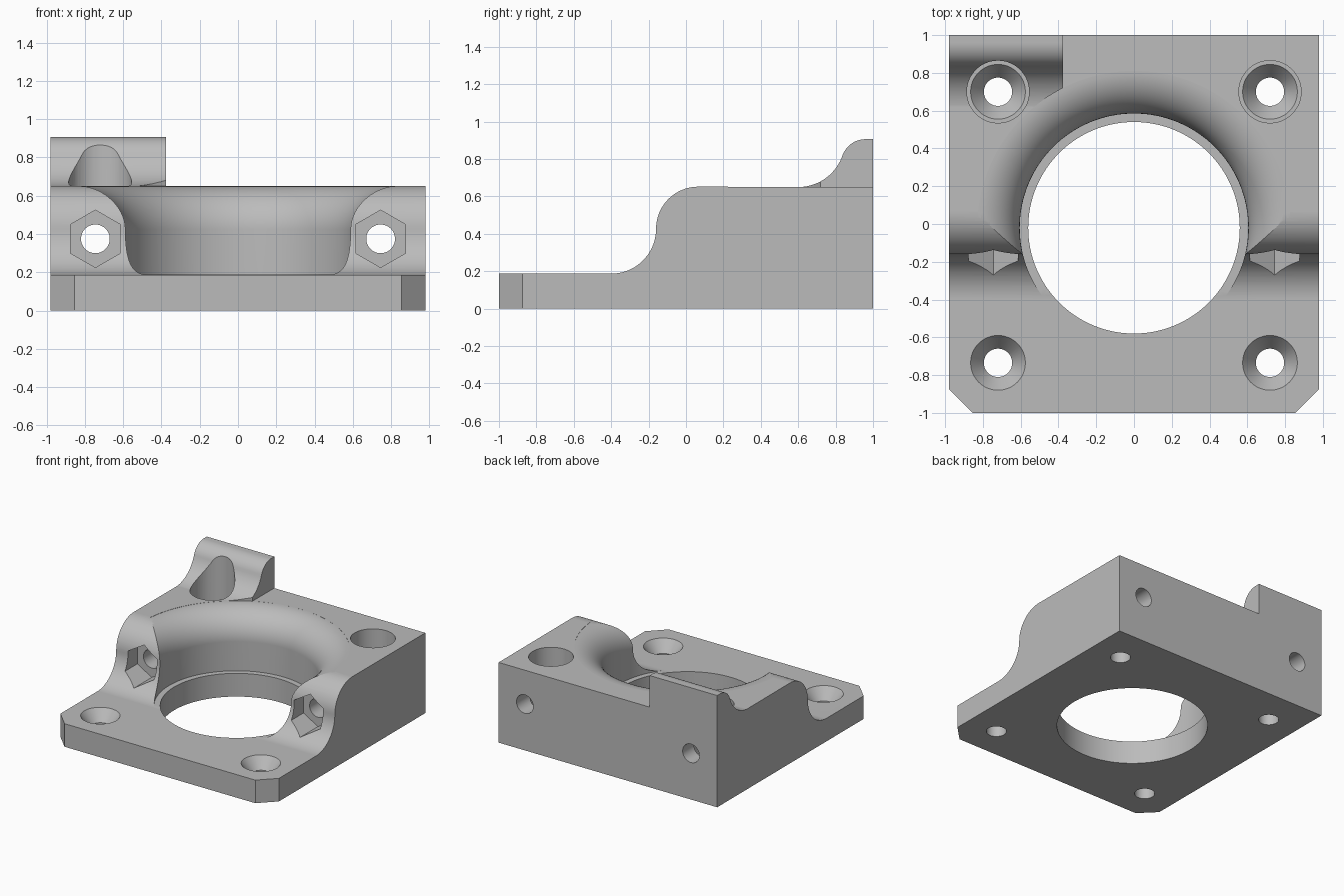
import bpy, bmesh, math
from mathutils import Matrix, Vector

cube = bpy.data.objects.get("Cube")
if cube:
    bpy.data.objects.remove(cube, do_unlink=True)

grey = bpy.data.materials.new("plain grey")
grey.use_nodes = True
colour = (0.5, 0.5, 0.5, 1)
grey.diffuse_color = colour
grey.node_tree.nodes["Principled BSDF"].inputs["Base Color"].default_value = colour


def arc(cx, cy, r, start, end, n=20):
    """Points on a circular arc, angles in degrees."""
    return [(cx + r * math.cos(math.radians(start + (end - start) * i / n)),
             cy + r * math.sin(math.radians(start + (end - start) * i / n)))
            for i in range(n + 1)]


def finish(name, bm):
    bmesh.ops.recalc_face_normals(bm, faces=bm.faces)
    mesh = bpy.data.meshes.new(name)
    bm.to_mesh(mesh)
    bm.free()
    mesh.materials.append(grey)
    obj = bpy.data.objects.new(name, mesh)
    bpy.context.collection.objects.link(obj)
    return obj


def prism(name, points, vector):
    """Closed solid from a loop of 3D points pushed along a vector."""
    bm = bmesh.new()
    face = bm.faces.new([bm.verts.new(p) for p in points])
    out = bmesh.ops.extrude_face_region(bm, geom=[face])
    moved = [v for v in out["geom"] if isinstance(v, bmesh.types.BMVert)]
    bmesh.ops.translate(bm, verts=moved, vec=Vector(vector))
    return finish(name, bm)


def lathe(name, profile, matrix, sides):
    """Closed solid turned from (radius, height) points."""
    bm = bmesh.new()
    rings = []
    for r, h in profile:
        rings.append([bm.verts.new(matrix @ Vector((
            r * math.cos(math.tau * i / sides), r * math.sin(math.tau * i / sides), h)))
            for i in range(sides)])
    for a, b in zip(rings, rings[1:]):
        for i in range(sides):
            j = (i + 1) % sides
            bm.faces.new((a[i], a[j], b[j], b[i]))
    bm.faces.new(rings[0])
    bm.faces.new(rings[-1])
    return finish(name, bm)


def combine(target, tool, operation="DIFFERENCE"):
    tool.hide_render = True
    mod = target.modifiers.new("combine", "BOOLEAN")
    mod.operation = operation
    mod.solver = "EXACT"
    mod.object = tool
    bpy.context.view_layer.objects.active = target
    bpy.ops.object.modifier_apply(modifier=mod.name)
    bpy.data.objects.remove(tool, do_unlink=True)


W, FLOOR, TOP = 0.98, 0.187, 0.65

# Stepped body: side profile with an S-shaped front
side = [(1, 0), (-1, 0), (-1, FLOOR)]
side += arc(-0.4, FLOOR + 0.24, 0.24, -90, 0)
side += arc(0.065, TOP - 0.223, 0.225, 180, 90)[1:]
side += [(1, TOP)]
body = prism("housing_body", [(-W, y, z) for y, z in side], (2 * W, 0, 0))

# Raised rear corner with a swept front
split = -19.2
bump = [(1, 0.5), (0.6, 0.5)] + arc(0.6, 0.9, 0.25, -90, split)
bump += arc(0.96, 0.775, 0.131, 180 + split, 90)[1:] + [(1, 0.906)]
combine(body, prism("rear_corner", [(-W, y, z) for y, z in bump], (0.605, 0, 0)), "UNION")

# Central bore with a thin ledge and a flared mouth
bore = [(0.56, -0.1), (0.56, FLOOR + 0.001), (0.605, FLOOR + 0.001)]
bore += arc(0.83, TOP - 0.225, 0.225, 180, 90) + [(0.83, 1.2)]
combine(body, lathe("bore_cutter", bore, Matrix.Translation((0, -0.02, 0)), 128))

for s in (-1, 1):
    # Chamfered front corners
    corner = [(s * 0.855, -1.0, -0.1), (s * 1.105, -0.75, -0.1), (s * 1.105, -1.2, -0.1),
              (s * 0.855, -1.2, -0.1)]
    combine(body, prism("corner_cutter", corner, (0, 0, 1)))

    # Countersunk front screw holes
    sink = [(0.075, -0.1), (0.075, 0.095), (0.145, FLOOR), (0.145, 0.6)]
    combine(body, lathe("front_screw_cutter", sink, Matrix.Translation((s * 0.72, -0.735, 0)), 48))

    # Rear screw holes with deep counterbores
    sink = sink[:3] + [(0.165, FLOOR), (0.165, 1.2)]
    combine(body, lathe("rear_screw_cutter", sink, Matrix.Translation((s * 0.72, 0.7, 0)), 48))

    # Horizontal bolt hole with a hexagonal nut pocket in the front
    turn = Matrix.Translation((s * 0.745, 0, 0.375)) @ Matrix.Rotation(math.pi / 2, 4, "X")
    combine(body, lathe("bolt_cutter", [(0.075, -1.2), (0.075, 0.6)], turn, 48))
    hexagon = turn @ Matrix.Rotation(math.pi / 6, 4, "Z")
    combine(body, lathe("nut_cutter", [(0.15, 0.04), (0.15, 0.6)], hexagon, 6))

# Smooth curves, crisp edges
bpy.ops.object.select_all(action="DESELECT")
body.select_set(True)
bpy.context.view_layer.objects.active = body
bpy.ops.object.shade_smooth_by_angle(angle=math.radians(25))
weighted = body.modifiers.new("even shading", "WEIGHTED_NORMAL")
weighted.keep_sharp = True
